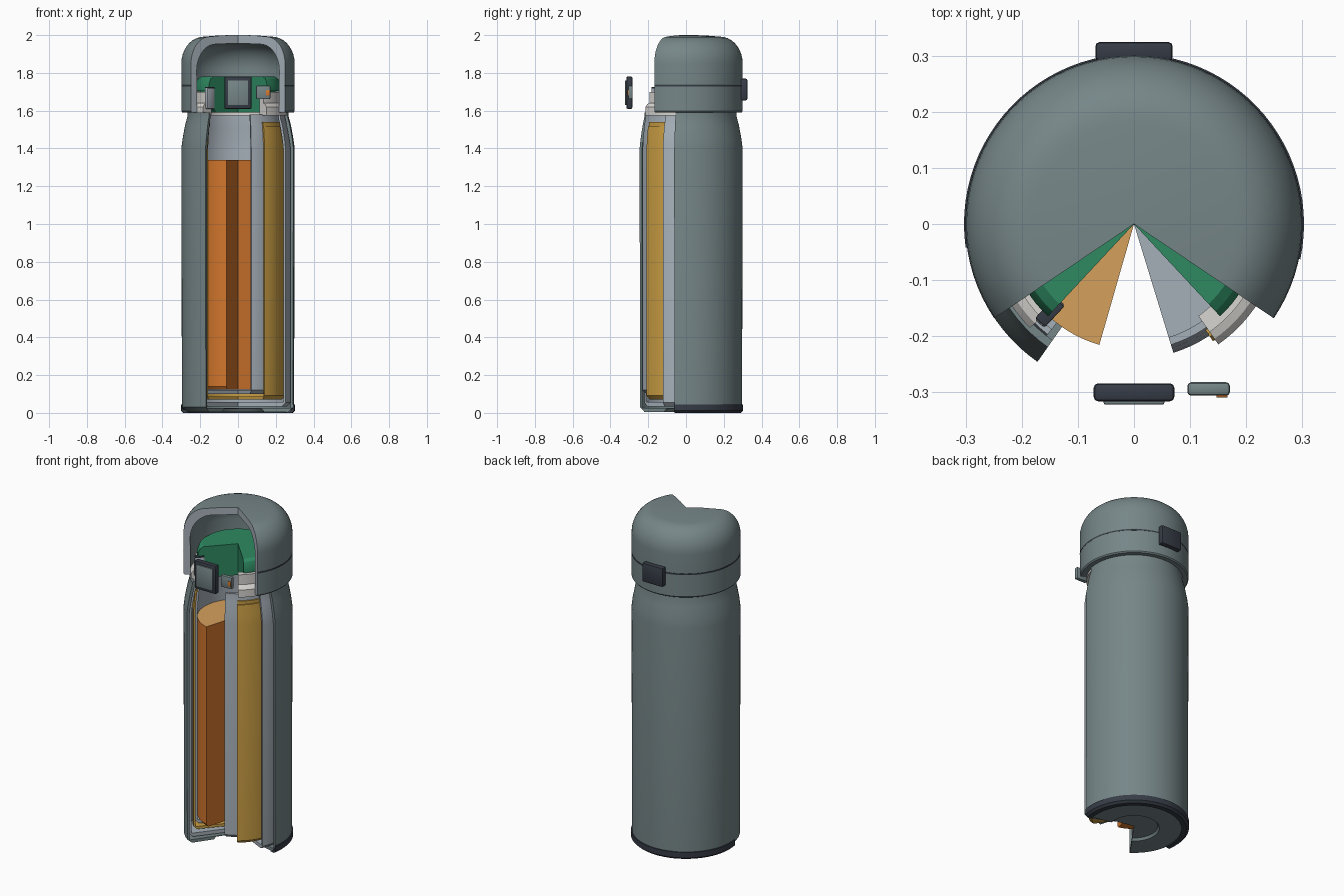
import bpy, bmesh, math
from mathutils import Matrix

if "Cube" in bpy.data.objects:
    bpy.data.objects.remove(bpy.data.objects["Cube"])


def material(name, rgb):
    m = bpy.data.materials.new(name)
    lin = [((c / 255 + 0.055) / 1.055) ** 2.4 for c in rgb]
    m.diffuse_color = (*lin, 1)
    m.use_nodes = True
    m.node_tree.nodes["Principled BSDF"].inputs["Base Color"].default_value = m.diffuse_color
    return m


PAINT = material("sage_paint", (118, 134, 136))
STEEL = material("steel", (166, 176, 185))
DARK = material("dark_rubber", (54, 60, 70))
WHITE = material("white_plastic", (216, 214, 210))
GREEN = material("green_seal", (46, 138, 98))
GOLD = material("gold_foil", (202, 158, 68))
ORANGE = material("orange_drink", (212, 120, 45))
TAN = material("drink_surface", (214, 160, 92))


def finish(bm, name, mats):
    bmesh.ops.remove_doubles(bm, verts=bm.verts, dist=1e-5)
    bmesh.ops.recalc_face_normals(bm, faces=bm.faces)
    me = bpy.data.meshes.new(name)
    bm.to_mesh(me)
    bm.free()
    for m in mats:
        me.materials.append(m)
    ob = bpy.data.objects.new(name, me)
    bpy.context.collection.objects.link(ob)
    bpy.context.view_layer.objects.active = ob
    ob.select_set(True)
    bpy.ops.object.shade_smooth_by_angle(angle=math.radians(32))
    ob.select_set(False)
    return ob


def sector(name, profile, right, left, mat, cut=None, top=None):
    """Closed (radius, height) profile swept round the back, leaving a front
    opening from `left` to `right` degrees; `cut` colours the two end faces."""
    bm = bmesh.new()
    a0, a1 = math.radians(right), math.radians(360 - left)
    n = max(2, round((a1 - a0) / math.radians(4)))
    rings = []
    for i in range(n + 1):
        a = a0 + (a1 - a0) * i / n
        rings.append([bm.verts.new((r * math.sin(a), -r * math.cos(a), z))
                      for r, z in profile])
    k = len(profile)
    for A, B in zip(rings, rings[1:]):
        for j in range(k):
            h = (j + 1) % k
            if profile[j][0] == 0 and profile[h][0] == 0:
                continue
            if profile[j][0] == 0:
                vs = (A[j], A[h], B[h])
            elif profile[h][0] == 0:
                vs = (A[j], A[h], B[j])
            else:
                vs = (A[j], A[h], B[h], B[j])
            bm.faces.new(vs)
    for ring in (rings[0], rings[-1]):
        bm.faces.new(ring).material_index = 1 if cut else 0
    if top:
        zmax = max(z for _, z in profile)
        for f in bm.faces:
            if all(v.co.z > zmax - 1e-4 for v in f.verts):
                f.material_index = 1
    return finish(bm, name, [m for m in (mat, cut or top) if m])


def box(name, size, loc, mat, bevel=0.008, turn=0):
    bm = bmesh.new()
    bmesh.ops.create_cube(bm, size=1)
    bmesh.ops.scale(bm, vec=size, verts=bm.verts)
    bmesh.ops.bevel(bm, geom=bm.edges[:], offset=bevel, segments=2,
                    profile=0.5, affect='EDGES')
    bmesh.ops.transform(bm, matrix=Matrix.Translation(loc) @
                        Matrix.Rotation(math.radians(turn), 4, 'Z'), verts=bm.verts)
    return finish(bm, name, [mat])


def cup(r, t, floor, top, neck, thick_floor):
    """Profile of a bottle layer with a floor and a narrowed shoulder."""
    s = r - neck
    return [(0, floor), (r - 0.02, floor), (r, floor + 0.02), (r, 1.40),
            (r - s * 0.2, 1.45), (r - s * 0.6, 1.52), (neck, top - 0.02), (neck, top),
            (neck - t, top), (neck - t, top - 0.02), (r - s * 0.6 - t, 1.51),
            (r - t - s * 0.2, 1.44), (r - t, 1.39),
            (r - t, floor + thick_floor), (0, floor + thick_floor)]


# Bottle layers, from outside to inside
sector("outer_shell",
       [(0, 0.02), (0.13, 0.02), (0.14, 0.006), (0.27, 0.006), (0.297, 0.03)]
       + cup(0.30, 0.015, 0.01, 1.59, 0.268, 0.015)[3:], 78, 35, PAINT)
sector("base_ring", [(0.262, 0), (0.29, 0), (0.303, 0.012), (0.303, 0.045),
                     (0.296, 0.045), (0.296, 0.02), (0.262, 0.012)], 78, 82, DARK)
sector("steel_jacket", cup(0.28, 0.012, 0.035, 1.58, 0.250, 0.022), 64, 38, STEEL)
sector("foil_layer", cup(0.252, 0.010, 0.072, 1.54, 0.236, 0.016), 34, 41, GOLD)
sector("inner_liner", cup(0.240, 0.014, 0.100, 1.58, 0.225, 0.022), 17, 45, STEEL)
sector("drink", [(0, 0.123), (0.21, 0.123), (0.224, 0.14), (0.224, 1.34), (0, 1.34)],
       43, 16, ORANGE, top=TAN)

# Neck collar and stopper
sector("neck_collar", [(0.20, 1.575), (0.262, 1.575), (0.262, 1.62), (0.25, 1.635),
                       (0.235, 1.64), (0.235, 1.70), (0.20, 1.70)], 35, 45, WHITE)
sector("stopper", [(0, 1.59), (0.17, 1.59), (0.199, 1.62), (0.199, 1.705), (0.225, 1.705),
                   (0.225, 1.74), (0.213, 1.768), (0.195, 1.78), (0, 1.78)], 43, 43, GREEN)

# Lid: lower ring, thin seam and rounded cap
sector("lid_ring", [(0.262, 1.59), (0.294, 1.59), (0.30, 1.597), (0.30, 1.728),
                    (0.296, 1.732), (0.262, 1.732)], 56, 56, PAINT, cut=STEEL)
dome = [(0.30 - 0.12 * (1 - math.cos(t)), 1.85 + 0.142 * math.sin(t))
        for t in (math.radians(a) for a in range(0, 91, 10))]
inner = [(r - 0.036, z - 0.04) for r, z in reversed(dome)]
sector("lid_cap", [(0.262, 1.732), (0.296, 1.732), (0.30, 1.738)] + dome
       + [(0.09, 1.999), (0, 2.0), (0, 1.957)] + inner, 56, 56, PAINT, cut=STEEL)
sector("lid_seam", [(0.29, 1.728), (0.3005, 1.728), (0.3005, 1.736), (0.29, 1.736)],
       56.2, 56.2, DARK)

# Hinge block at the back
box("hinge", (0.138, 0.035, 0.115), (0, 0.307, 1.712), DARK)

# Front latch set away from the lid
box("latch_frame", (0.144, 0.032, 0.172), (0, -0.300, 1.695), DARK)
box("latch_panel", (0.108, 0.010, 0.132), (0, -0.317, 1.695), PAINT, 0.003)

# Lock button with its coloured marker
box("lock_button", (0.076, 0.024, 0.072), (0.133, -0.294, 1.697), PAINT, 0.007)
box("lock_marker", (0.020, 0.006, 0.030), (0.157, -0.306, 1.694), ORANGE, 0.001)

# Small catch on the left end of the collar
box("catch", (0.022, 0.055, 0.11), (-0.150, -0.157, 1.665), STEEL, 0.004, -43)
box("catch_pad", (0.024, 0.05, 0.008), (-0.150, -0.157, 1.722), DARK, 0.002, -43)
